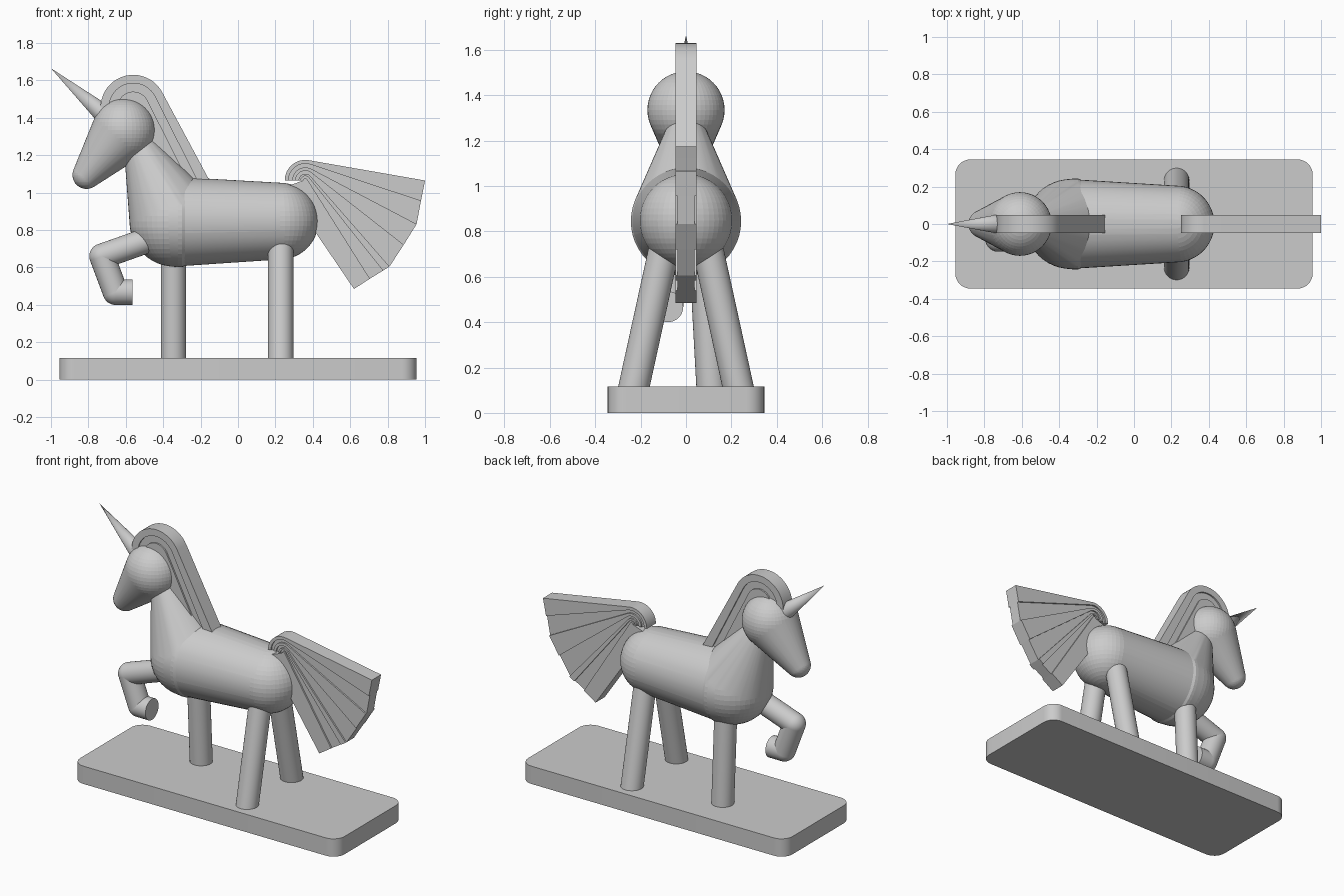
import bpy, bmesh, math
from mathutils import Vector, Matrix

cube = bpy.data.objects.get("Cube")
if cube:
    bpy.data.objects.remove(cube, do_unlink=True)

grey = bpy.data.materials.new("plain grey")
grey.use_nodes = True
colour = (0.6, 0.6, 0.6, 1)
grey.diffuse_color = colour
grey.node_tree.nodes["Principled BSDF"].inputs["Base Color"].default_value = colour


def finish(name, bm, angle=30):
    bmesh.ops.recalc_face_normals(bm, faces=bm.faces)
    mesh = bpy.data.meshes.new(name)
    bm.to_mesh(mesh)
    bm.free()
    mesh.materials.append(grey)
    ob = bpy.data.objects.new(name, mesh)
    bpy.context.collection.objects.link(ob)
    bpy.ops.object.select_all(action='DESELECT')
    ob.select_set(True)
    bpy.context.view_layer.objects.active = ob
    bpy.ops.object.shade_smooth_by_angle(angle=math.radians(angle))
    return ob


def ball(bm, centre, r):
    bmesh.ops.create_uvsphere(bm, u_segments=48, v_segments=24, radius=r,
                              matrix=Matrix.Translation(centre))


def rod(bm, a, b, r1, r2):
    a, b = Vector(a), Vector(b)
    turn = (b - a).to_track_quat('Z', 'Y').to_matrix().to_4x4()
    bmesh.ops.create_cone(bm, cap_ends=True, segments=48, radius1=r1, radius2=r2,
                          depth=(b - a).length,
                          matrix=Matrix.Translation((a + b) / 2) @ turn)


def hull(name, balls, discs=()):
    bm = bmesh.new()
    for centre, r in balls:
        ball(bm, centre, r)
    for x, z, r in discs:
        rod(bm, (x - 0.02, 0, z), (x, 0, z), r, r)
    out = bmesh.ops.convex_hull(bm, input=bm.verts)
    extra = set(out["geom_interior"]) | set(out["geom_unused"])
    bmesh.ops.delete(bm, geom=[v for v in extra if isinstance(v, bmesh.types.BMVert)],
                     context='VERTS')
    return finish(name, bm)


def plate(bm, outline, half):
    # closed x,z outline extruded evenly about y = 0
    face = bm.faces.new([bm.verts.new((x, -half, z)) for x, z in outline])
    grown = bmesh.ops.extrude_face_region(bm, geom=[face])
    bmesh.ops.translate(bm, vec=(0, 2 * half, 0),
                        verts=[g for g in grown["geom"] if isinstance(g, bmesh.types.BMVert)])


def strand(centre, r, end):
    # an arc from the left that leaves on its tangent to the end point
    cx, cz = centre
    dx, dz = end[0] - cx, end[1] - cz
    stop = math.atan2(dz, dx) + math.acos(r / math.hypot(dx, dz))
    arc = [math.pi + (stop - math.pi) * i / 20 for i in range(21)]
    return [(cx + r * math.cos(t), cz + r * math.sin(t)) for t in arc] + [end]


def hair(name, centre, radii, ends):
    # neighbouring bands alternate between raised and recessed
    lines = [strand(centre, r, e) for r, e in zip(radii, ends)]
    bm = bmesh.new()
    for i in range(len(lines) - 1):
        plate(bm, lines[i] + lines[i + 1][::-1], 0.047 if i % 2 == 0 else 0.037)
    return bm, lines


# Base with rounded corners
bm = bmesh.new()
bmesh.ops.create_cube(bm, size=1, matrix=Matrix.Translation((0, 0, 0.058))
                      @ Matrix.Diagonal((1.91, 0.69, 0.116, 1)))
upright = [e for e in bm.edges if abs(e.verts[0].co.z - e.verts[1].co.z) > 0.1]
bmesh.ops.bevel(bm, geom=upright, offset=0.08, segments=8, profile=0.5, affect='EDGES')
finish("base", bm)

# Body, neck and head
chest = ((-0.34, 0, 0.845), 0.24)
hull("body", [chest, ((0.225, 0, 0.848), 0.205)])
hull("neck", [chest, ((-0.525, 0, 1.24), 0.085)], [(-0.3, 0.845, 0.243)])
hull("head", [((-0.61, 0, 1.335), 0.17), ((-0.81, 0, 1.095), 0.075)])

# Horn
bm = bmesh.new()
rod(bm, (-0.7, 0, 1.405), (-1, 0, 1.665), 0.056, 0)
finish("horn", bm)

# Standing legs
for name, x, low_y, high_y in [("left_front_leg", -0.345, 0.115, 0.075),
                               ("left_hind_leg", 0.228, 0.235, 0.075),
                               ("right_hind_leg", 0.228, -0.235, -0.075)]:
    bm = bmesh.new()
    rod(bm, (x, low_y, 0.09), (x, high_y, 0.82), 0.068, 0.068)
    finish(name, bm)

# Raised leg with round joints and a flat hoof
joints = [(-0.4, -0.08, 0.775), (-0.727, -0.08, 0.66),
          (-0.655, -0.08, 0.468), (-0.565, -0.08, 0.468)]
bm = bmesh.new()
for a, b in zip(joints, joints[1:]):
    rod(bm, a, b, 0.068, 0.068)
for joint in joints[1:3]:
    ball(bm, joint, 0.068)
finish("raised_front_leg", bm)

# Mane
bm, lines = hair("mane", (-0.56, 1.455), [0.175, 0.13, 0.085, 0.001],
                 [(-0.155, 1.07), (-0.21, 1.05), (-0.25, 1.03), (-0.31, 0.97)])
finish("mane", bm)

# Tail fan
bm, lines = hair("tail", (0.36, 1.065), [0.11, 0.09, 0.07, 0.052, 0.036, 0.024, 0.012],
                 [(1.0, 1.065), (0.978, 0.955), (0.955, 0.832), (0.885, 0.72),
                  (0.81, 0.605), (0.775, 0.583), (0.705, 0.54)])
plate(bm, lines[-1] + [(0.62, 0.485), (0.25, 1.03)], 0.047)
finish("tail", bm)
